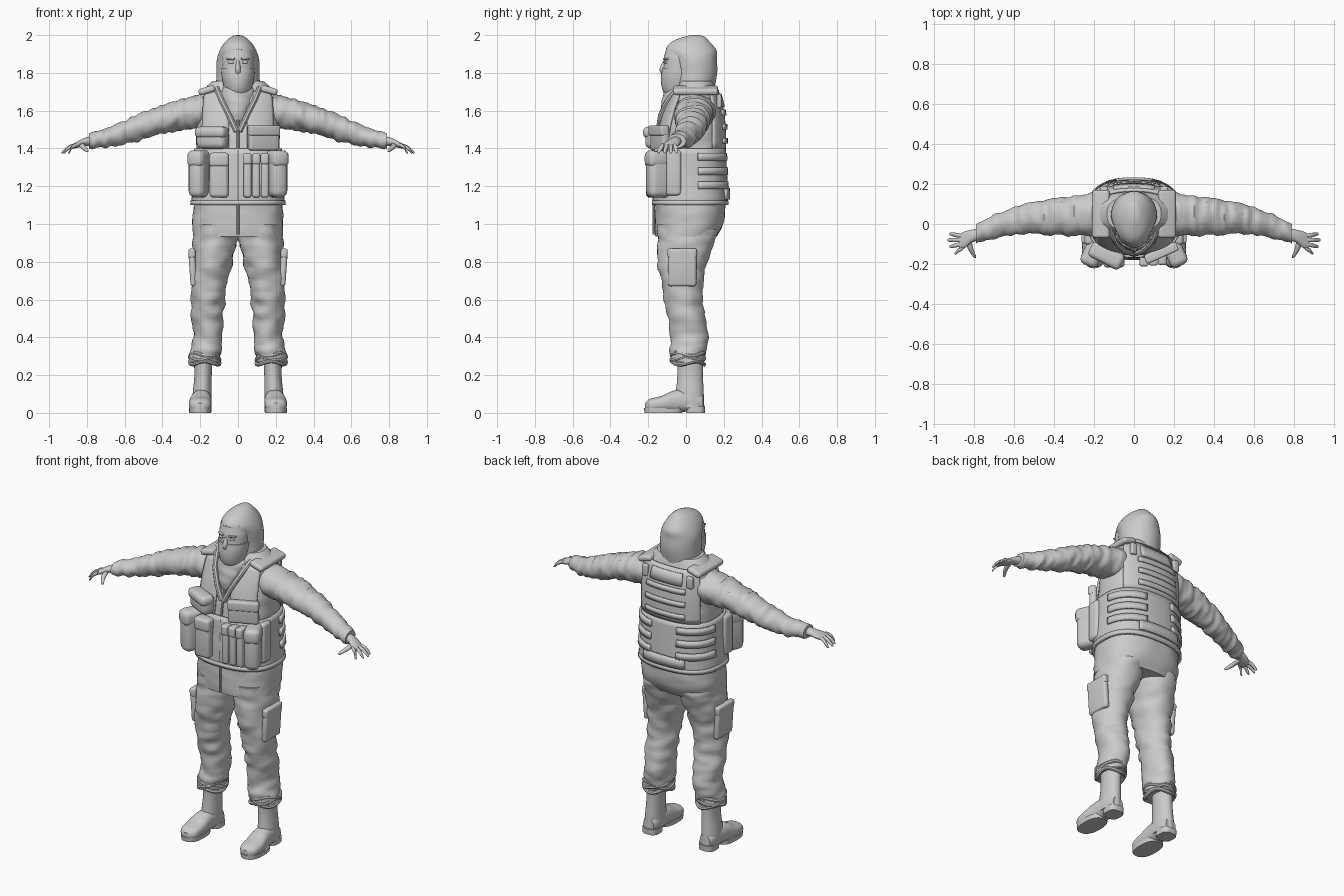
import bpy, bmesh, math
from mathutils import Vector, Matrix, noise

cube = bpy.data.objects.get("Cube")
if cube:
    bpy.data.objects.remove(cube)

grey = bpy.data.materials.new("plain grey")
grey.use_nodes = True
grey.diffuse_color = (0.6, 0.6, 0.6, 1)
grey.node_tree.nodes["Principled BSDF"].inputs["Base Color"].default_value = (0.6, 0.6, 0.6, 1)


def finish(name, data, mirror=False, angle=40):
    ob = bpy.data.objects.new(name, data)
    bpy.context.collection.objects.link(ob)
    data.materials.append(grey)
    bpy.ops.object.select_all(action='DESELECT')
    ob.select_set(True)
    bpy.context.view_layer.objects.active = ob
    if ob.type == 'CURVE':
        bpy.ops.object.convert(target='MESH')
        ob = bpy.context.object
    bpy.ops.object.shade_smooth_by_angle(angle=math.radians(angle))
    if mirror:
        ob.modifiers.new("Mirror", 'MIRROR').use_mirror_merge = False
    return ob


def to_mesh(name, bm):
    bmesh.ops.recalc_face_normals(bm, faces=bm.faces)
    me = bpy.data.meshes.new(name)
    bm.to_mesh(me)
    bm.free()
    return me


def sample(rows, t):
    """Smooth curve through the rows at parameter t."""
    i = max(0, min(int(t), len(rows) - 2))
    f = t - i
    p0, p1, p2, p3 = (rows[max(0, min(k, len(rows) - 1))] for k in range(i - 1, i + 3))
    return [b + 0.5 * f * (c - a + f * (2*a - 5*b + 4*c - d + f * (3*(b - c) + d - a)))
            for a, b, c, d in zip(p0, p1, p2, p3)]


def ring_point(row, ang, axis, power, out=0):
    x, y, z, a, b = row
    c, s = math.cos(ang), math.sin(ang)
    u = (a + out) * math.copysign(abs(c) ** (2 / power), c)
    v = (b + out) * math.copysign(abs(s) ** (2 / power), s)
    off = {'z': (u, v, 0), 'x': (0, u, v), 'y': (u, 0, v)}[axis]
    return Vector((x, y, z)) + Vector(off)


def loft(name, rows, axis='z', n=32, steps=5, power=2.0, wrinkle=0, t0=0, t1=None, mirror=False):
    """Skin of superellipse rings (x, y, z, half width, half depth)."""
    t1 = len(rows) - 1 if t1 is None else t1
    count = max(2, round((t1 - t0) * steps))
    bm = bmesh.new()
    rings = []
    for k in range(count + 1):
        row = sample(rows, t0 + (t1 - t0) * k / count)
        ring = []
        for j in range(n):
            p = ring_point(row, math.tau * j / n, axis, power)
            if wrinkle:
                stretch = Vector((35, 12, 12)) if axis == 'x' else Vector((10, 10, 22))
                p += (p - Vector(row[:3])).normalized() * wrinkle * noise.noise(p * stretch)
            ring.append(bm.verts.new(p))
        rings.append(ring)
    for r, q in zip(rings, rings[1:]):
        for j in range(n):
            bm.faces.new((r[j], r[(j + 1) % n], q[(j + 1) % n], q[j]))
    bm.faces.new(rings[0])
    bm.faces.new(rings[-1])
    return finish(name, to_mesh(name, bm), mirror)


def box(name, loc, size, bevel=0.01, rz=0, ry=0, mirror=False):
    bm = bmesh.new()
    bmesh.ops.create_cube(bm, size=1)
    bmesh.ops.scale(bm, vec=size, verts=bm.verts)
    bmesh.ops.bevel(bm, geom=bm.edges[:], offset=bevel, segments=4, profile=0.5, affect='EDGES')
    turn = Matrix.Rotation(math.radians(rz), 4, 'Z') @ Matrix.Rotation(math.radians(ry), 4, 'Y')
    bm.transform(Matrix.Translation(loc) @ turn)
    return finish(name, to_mesh(name, bm), mirror)


def tube(name, pts, r, cyclic=False, mirror=False):
    cu = bpy.data.curves.new(name, 'CURVE')
    cu.dimensions = '3D'
    cu.bevel_depth, cu.bevel_resolution, cu.use_fill_caps = r, 2, True
    sp = cu.splines.new('POLY')
    sp.points.add(len(pts) - 1)
    for p, q in zip(sp.points, pts):
        p.co = (*q, 1)
    sp.use_cyclic_u = cyclic
    return finish(name, cu, mirror)


# Jacket: rows are evenly spaced in height so a patch can be laid on them
BASE = 0.9
shape = [(-.01, .235, .15), (.017, .24, .18), (.022, .235, .185), (.022, .225, .185), (.022, .22, .18),
         (.022, .22, .175), (.03, .22, .165), (.04, .215, .145), (.05, .195, .11), (.05, .08, .07)]
torso = [(0, y, BASE + .1 * i, a, b) for i, (y, a, b) in enumerate(shape)]
loft("jacket", torso, n=64, power=2.5, wrinkle=.006, t0=.4, t1=8.5)


def on_torso(z, deg, out):
    return ring_point(sample(torso, (z - BASE) * 10), math.radians(deg), 'z', 2.5, out)


def patch(name, z0, z1, a0, a1, out, thick=.012, mirror=False):
    """Cloth panel following the jacket between two heights and angles."""
    bm = bmesh.new()
    na, nz = max(4, int((a1 - a0) / 5)), max(1, int((z1 - z0) / .03))
    grid = [[bm.verts.new(on_torso(z0 + (z1 - z0) * k / nz, a0 + (a1 - a0) * j / na, out))
             for j in range(na + 1)] for k in range(nz + 1)]
    for r, q in zip(grid, grid[1:]):
        for j in range(na):
            bm.faces.new((r[j], r[j + 1], q[j + 1], q[j]))
    bmesh.ops.remove_doubles(bm, verts=bm.verts, dist=1e-5)
    ob = finish(name, to_mesh(name, bm), mirror)
    solid = ob.modifiers.new("Solidify", 'SOLIDIFY')
    solid.thickness, solid.offset = thick, 0
    return ob


# Vest with webbing
patch("vest_waist", 1.1, 1.4, -90, 270, .008)
patch("vest_hem", 1.1, 1.125, -90, 270, .012)
patch("vest_back", 1.4, 1.71, 35, 145, .01)
patch("vest_front", 1.4, 1.7, -82, -38, .008, mirror=True)
for i in range(3):
    z = 1.185 + .075 * i
    patch(f"side_strap_{i}", z, z + .04, 8, 74, .02, mirror=True)
    patch(f"back_webbing_{i}", z + .24, z + .27, 62, 118, .02)
patch("back_lower_panel", 1.13, 1.19, 62, 118, .02)
patch("back_upper_panel", 1.62, 1.69, 68, 112, .018)
box("shoulder_pads", (.165, .05, 1.708), (.09, .24, .035), .015, ry=16, mirror=True)
box("shoulder_buckles", (.15, .175, 1.65), (.04, .025, .07), .008, mirror=True)
tube("front_zip", [on_torso(.95 + .06 * i, -90, .008) for i in range(11)], .007)

# Pouches
box("roll_pouch", (-.135, -.15, 1.455), (.17, .085, .115), .032, rz=-27)
box("roll_pouch_flap", (-.138, -.158, 1.485), (.178, .085, .06), .025, rz=-27)
box("chest_pouch", (.135, -.14, 1.455), (.17, .04, .13), .012, rz=24)
box("chest_pouch_flap", (.137, -.145, 1.495), (.175, .045, .055), .01, rz=24)
for side, label in ((1, "left"), (-1, "right")):
    box(f"{label}_round_pouch", (side * .2, -.135, 1.26), (.09, .15, .24), .035, rz=side * 25)
    box(f"{label}_round_flap", (side * .202, -.138, 1.345), (.095, .155, .09), .03, rz=side * 25)
    box(f"{label}_rear_pouch", (side * .222, -.065, 1.27), (.05, .08, .24), .018)
for i in range(3):
    x = .05 + .046 * i
    box(f"narrow_pouch_{i}", (x, -.175 + .004 * i, 1.255), (.042, .065, .23), .014)
    box(f"narrow_pouch_flap_{i}", (x, -.179 + .004 * i, 1.345), (.044, .068, .06), .012)
box("wide_pouch", (-.1, -.175, 1.255), (.1, .075, .23), .02)
box("wide_pouch_flap", (-.1, -.18, 1.34), (.105, .075, .075), .018)

# Sleeves and hands
loft("sleeves", [(.12, .05, 1.6, .1, .085), (.2, .05, 1.595, .105, .092), (.3, .04, 1.578, .1, .083),
                 (.4, .037, 1.555, .092, .077), (.5, .03, 1.52, .08, .072), (.6, .015, 1.485, .07, .063),
                 (.7, -.015, 1.455, .058, .052), (.79, -.05, 1.44, .048, .04)],
     'x', n=40, steps=8, wrinkle=.012, mirror=True)
loft("palms", [(.76, -.05, 1.44, .03, .028), (.81, -.06, 1.435, .032, .022),
               (.85, -.08, 1.42, .042, .017), (.875, -.09, 1.41, .038, .012)], 'x', n=20, mirror=True)
for i, (x, y) in enumerate([(.925, -.05), (.935, -.08), (.925, -.113), (.9, -.145)]):
    y0 = -.06 - .02 * i
    loft(f"fingers_{i}", [(.855, y0, 1.42, .01, .01), ((.86 + x) / 2, (y0 + y) / 2, 1.405, .011, .011),
                          (x - .008, y, 1.382, .008, .008), (x, y, 1.376, .002, .002)],
         'x', n=12, mirror=True)
loft("thumbs", [(.83, -.07, 1.425, .016, .013), (.82, -.12, 1.408, .014, .012),
                (.8, -.16, 1.39, .009, .009), (.795, -.17, 1.386, .002, .002)], 'y', n=12, mirror=True)

# Trousers
loft("trousers", [(.115, 0, 1.0, .12, .155), (.12, .01, .93, .118, .155), (.137, -.015, .8, .108, .13),
                  (.155, -.02, .65, .093, .105), (.16, 0, .52, .085, .098), (.16, .018, .4, .078, .1),
                  (.17, .008, .32, .08, .093), (.175, .008, .27, .078, .086)],
     n=40, steps=7, wrinkle=.014, mirror=True)
for i in range(3):
    ring = [(.176 + .077 * math.cos(t) + .003 * math.sin(3 * t), .01 + .086 * math.sin(t),
             .265 + .022 * i + .009 * math.sin(3 * t + 2 * i))
            for t in (math.tau * k / 32 for k in range(32))]
    tube(f"trouser_cuffs_{i}", ring, .011, True, True)
box("cargo_pockets", (.24, -.02, .77), (.035, .15, .2), .015, ry=4, mirror=True)
box("cargo_flaps", (.244, -.02, .845), (.037, .155, .05), .012, ry=4, mirror=True)

# Boots
loft("boot_shafts", [(.185, .022, .3, .05, .07), (.185, .022, .2, .046, .068), (.19, .02, .1, .05, .074),
                     (.192, .02, .03, .05, .077)], n=28, mirror=True)
loft("boot_feet", [(.19, .09, .05, .035, .04), (.19, .05, .06, .048, .052), (.195, -.05, .063, .054, .058),
                   (.2, -.13, .048, .06, .042), (.2, -.19, .04, .052, .034), (.2, -.216, .035, .022, .018)],
     'y', n=28, power=2.4, mirror=True)
loft("boot_soles", [(.2, -.12, 0, .058, .1), (.2, -.12, .026, .06, .102)], power=2.5, mirror=True)
loft("boot_heels", [(.19, .05, 0, .048, .05), (.19, .05, .035, .05, .052)], power=3, mirror=True)

# Hood with a face opening
hood = loft("hood", [(0, .03, 1.62, .11, .1), (0, .04, 1.7, .116, .107), (0, .05, 1.8, .114, .115),
                     (0, .043, 1.87, .112, .12), (0, .027, 1.92, .096, .134), (0, .025, 1.965, .067, .1),
                     (0, .045, 1.993, .032, .05), (0, .05, 2.0, .006, .01)], n=48, steps=6)
bm = bmesh.new()
bmesh.ops.create_uvsphere(bm, u_segments=48, v_segments=24, radius=1)
bm.transform(Matrix.Translation((0, -.1, 1.8)) @ Matrix.Diagonal((.092, .13, .125, 1)))
cutter = finish("hood_cutter", to_mesh("hood_cutter", bm))
cutter.hide_render = True
cutter.hide_set(True)
cutter.display_type = 'WIRE'
cut = hood.modifiers.new("Opening", 'BOOLEAN')
cut.object, cut.operation, cut.solver = cutter, 'DIFFERENCE', 'EXACT'
bpy.context.view_layer.objects.active = hood
bpy.ops.object.modifier_apply(modifier=cut.name)
bpy.data.objects.remove(cutter)

# Face, mask and neck
face = [(0, -.02, 1.66, .055, .065), (0, -.035, 1.71, .066, .083), (0, -.035, 1.77, .08, .092),
        (0, -.033, 1.83, .085, .086), (0, -.03, 1.9, .08, .08), (0, -.02, 1.95, .05, .05)]
loft("face", face)
loft("face_mask", [(x, y, z, a + .005, b + .006) for x, y, z, a, b in face], t1=2.95)
loft("cap_band", [(0, -.03, 1.882, .085, .088), (0, -.028, 1.93, .074, .076)])
loft("nose", [(0, -.112, 1.79, .016, .016), (0, -.118, 1.82, .015, .022), (0, -.108, 1.865, .008, .012)], n=16)
box("eyes", (.035, -.106, 1.855), (.028, .02, .012), .005, rz=20, mirror=True)
box("brows", (.037, -.105, 1.874), (.045, .022, .01), .004, rz=22, mirror=True)
loft("neck_scarf", [(0, -.005, 1.54, .06, .125), (0, -.005, 1.61, .085, .13), (0, -.005, 1.67, .098, .118),
                    (0, -.01, 1.73, .082, .1)], wrinkle=.012)
tube("collar_edges", [(.115, .03, 1.735), (.11, -.05, 1.71), (.085, -.1, 1.65), (.045, -.135, 1.57),
                      (.008, -.147, 1.49)], .015, mirror=True)
